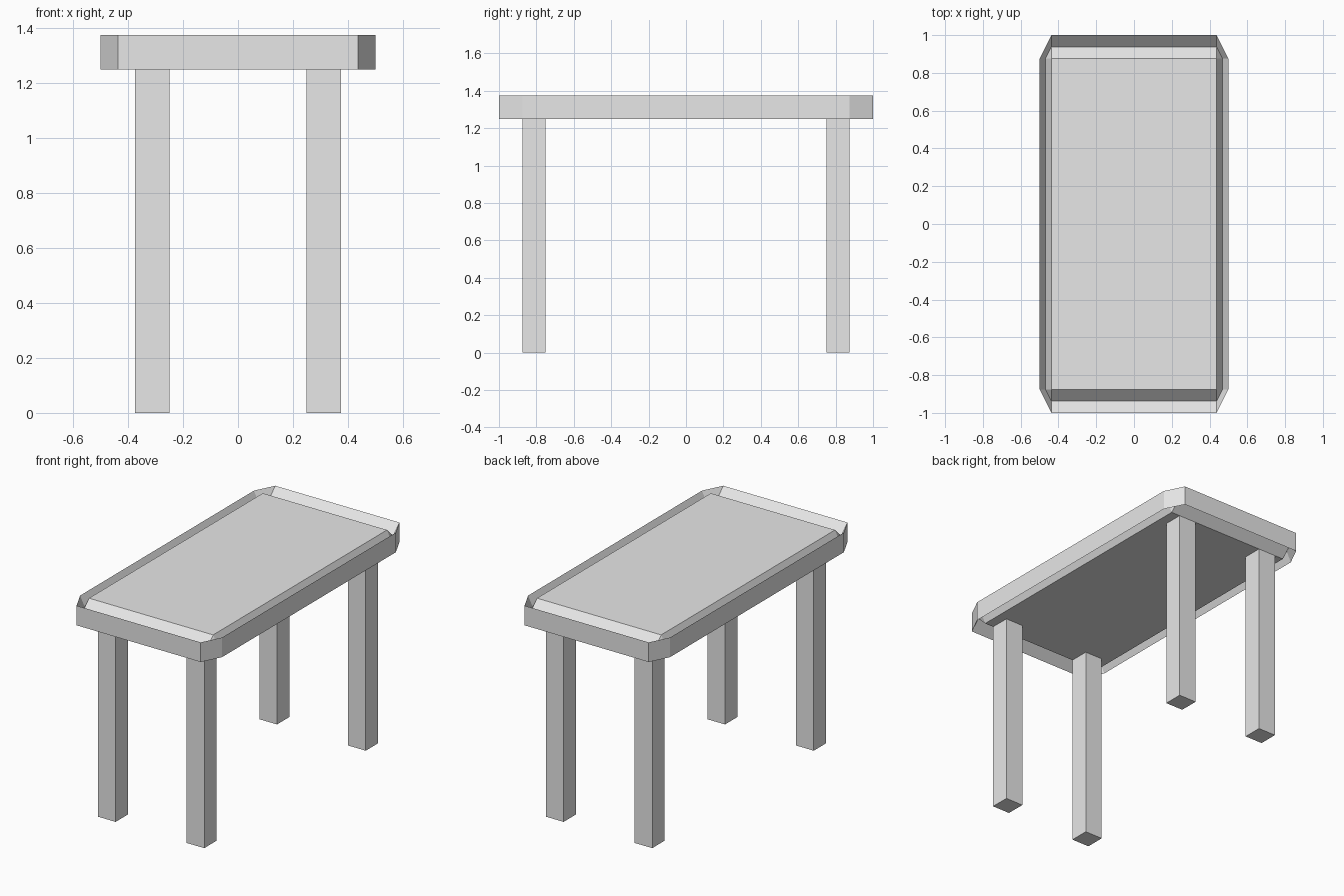
import bpy
import bmesh

cube = bpy.data.objects.get("Cube")
if cube:
    bpy.data.objects.remove(cube, do_unlink=True)

grey = bpy.data.materials.new("light_grey")
grey.use_nodes = True
colour = (0.8, 0.8, 0.8, 1)
grey.diffuse_color = colour
grey.node_tree.nodes["Principled BSDF"].inputs["Base Color"].default_value = colour

# Shared table top dimensions
BOTTOM, TOP = 1.25, 1.375
MID = (BOTTOM + TOP) / 2
INNER_X, INNER_Y = 0.4375, 0.875
CUT_X, CUT_Y = 0.0625, 0.125


def outline(scale, z):
    """Panel corners pushed outward into an eight-sided loop."""
    x, y = INNER_X, INNER_Y
    dx, dy = CUT_X * scale, CUT_Y * scale
    loop = []
    for sx, sy in ((1, 1), (-1, 1), (-1, -1), (1, -1)):
        pair = [(sx * (x + dx), sy * y, z), (sx * x, sy * (y + dy), z)]
        loop += pair if sx * sy > 0 else pair[::-1]
    return loop


def loft(name, loops, closed):
    """Join loops with faces; cap the ends, or close them into a ring."""
    bm = bmesh.new()
    rings = [[bm.verts.new(p) for p in loop] for loop in loops]
    count = len(rings[0])
    pairs = list(zip(rings, rings[1:]))
    if closed:
        pairs.append((rings[-1], rings[0]))
    else:
        bm.faces.new(rings[0])
        bm.faces.new(rings[-1])
    for a, b in pairs:
        for i in range(count):
            j = (i + 1) % count
            bm.faces.new((a[i], a[j], b[j], b[i]))
    bmesh.ops.remove_doubles(bm, verts=bm.verts, dist=0.0001)
    bmesh.ops.recalc_face_normals(bm, faces=bm.faces)
    mesh = bpy.data.meshes.new(name)
    bm.to_mesh(mesh)
    bm.free()
    mesh.materials.append(grey)
    obj = bpy.data.objects.new(name, mesh)
    bpy.context.collection.objects.link(obj)
    return obj


# Centre panel with edges tapering to a mid-height ridge
loft("top_panel", [outline(0, BOTTOM), outline(0.5, MID), outline(0, TOP)], False)

# Rim with a triangular section, leaving a V groove above and below
loft("top_rim", [outline(1, BOTTOM), outline(1, TOP), outline(0.5, MID)], True)

# Four square legs
for end, sy in (("front", -1), ("back", 1)):
    for side, sx in (("left", 1), ("right", -1)):
        bpy.ops.mesh.primitive_cube_add(
            size=1, location=(sx * 0.3125, sy * 0.8125, BOTTOM / 2))
        leg = bpy.context.object
        leg.name = f"{end}_{side}_leg"
        leg.scale = (0.125, 0.125, BOTTOM)
        leg.data.materials.append(grey)
